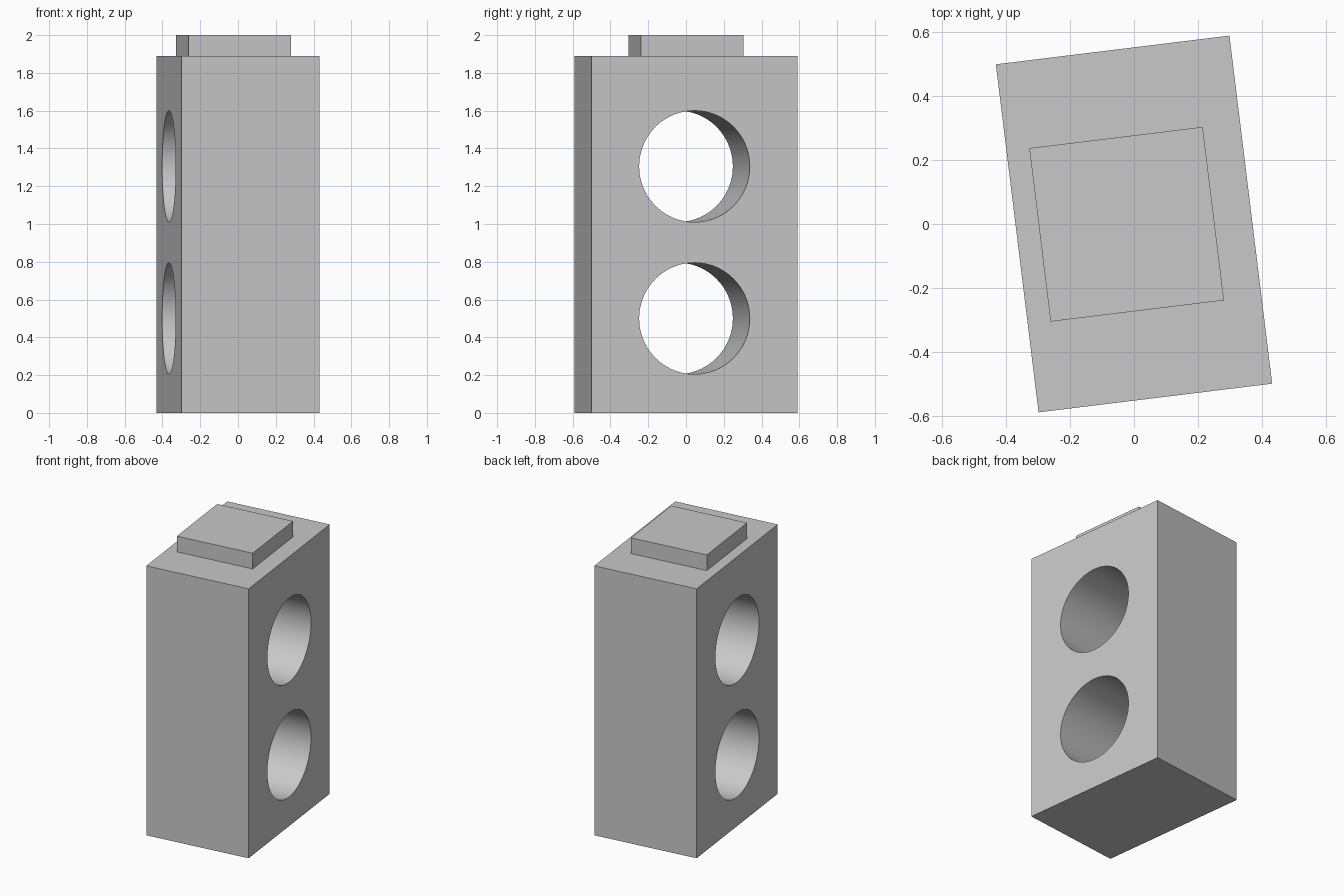
import bpy
from math import radians, pi
from mathutils import Matrix

if "Cube" in bpy.data.objects:
    bpy.data.objects.remove(bpy.data.objects["Cube"], do_unlink=True)

grey = bpy.data.materials.new("light_grey")
grey.use_nodes = True
grey.diffuse_color = (0.58, 0.58, 0.58, 1)
grey.node_tree.nodes["Principled BSDF"].inputs["Base Color"].default_value = grey.diffuse_color

TURN = Matrix.Rotation(radians(7), 4, "Z")   # whole block is turned about z
WIDTH, DEPTH, BODY_TOP, TOP = 0.737, 1.098, 1.89, 2.0
HOLE_RADIUS = 0.295


def box(name, size, centre):
    bpy.ops.mesh.primitive_cube_add(size=1)
    ob = bpy.context.object
    ob.name = name
    ob.data.transform(TURN @ Matrix.Translation(centre) @ Matrix.Diagonal((*size, 1)))
    ob.data.materials.append(grey)
    return ob


# Block body and the raised square pad on top
body = box("block_body", (WIDTH, DEPTH, BODY_TOP), (0, 0, BODY_TOP / 2))
box("top_pad", (0.547, 0.547, TOP - BODY_TOP), (-0.023, 0.002, (TOP + BODY_TOP) / 2))

# Two round holes bored through from side to side
for i, z in enumerate((0.5, 1.305)):
    bpy.ops.mesh.primitive_cylinder_add(vertices=96, radius=HOLE_RADIUS, depth=2)
    cutter = bpy.context.object
    cutter.name = f"hole_cutter_{i + 1}"
    cutter.data.transform(TURN @ Matrix.Translation((0, 0, z)) @ Matrix.Rotation(pi / 2, 4, "Y"))
    cutter.data.materials.append(grey)
    cut = body.modifiers.new(f"hole_{i + 1}", "BOOLEAN")
    cut.operation = "DIFFERENCE"
    cut.solver = "EXACT"
    cut.object = cutter
    bpy.ops.object.select_all(action="DESELECT")
    body.select_set(True)
    bpy.context.view_layer.objects.active = body
    bpy.ops.object.modifier_apply(modifier=cut.name)
    bpy.data.objects.remove(cutter, do_unlink=True)

# Smooth hole walls, crisp block edges
bpy.ops.object.shade_smooth_by_angle(angle=radians(30))
